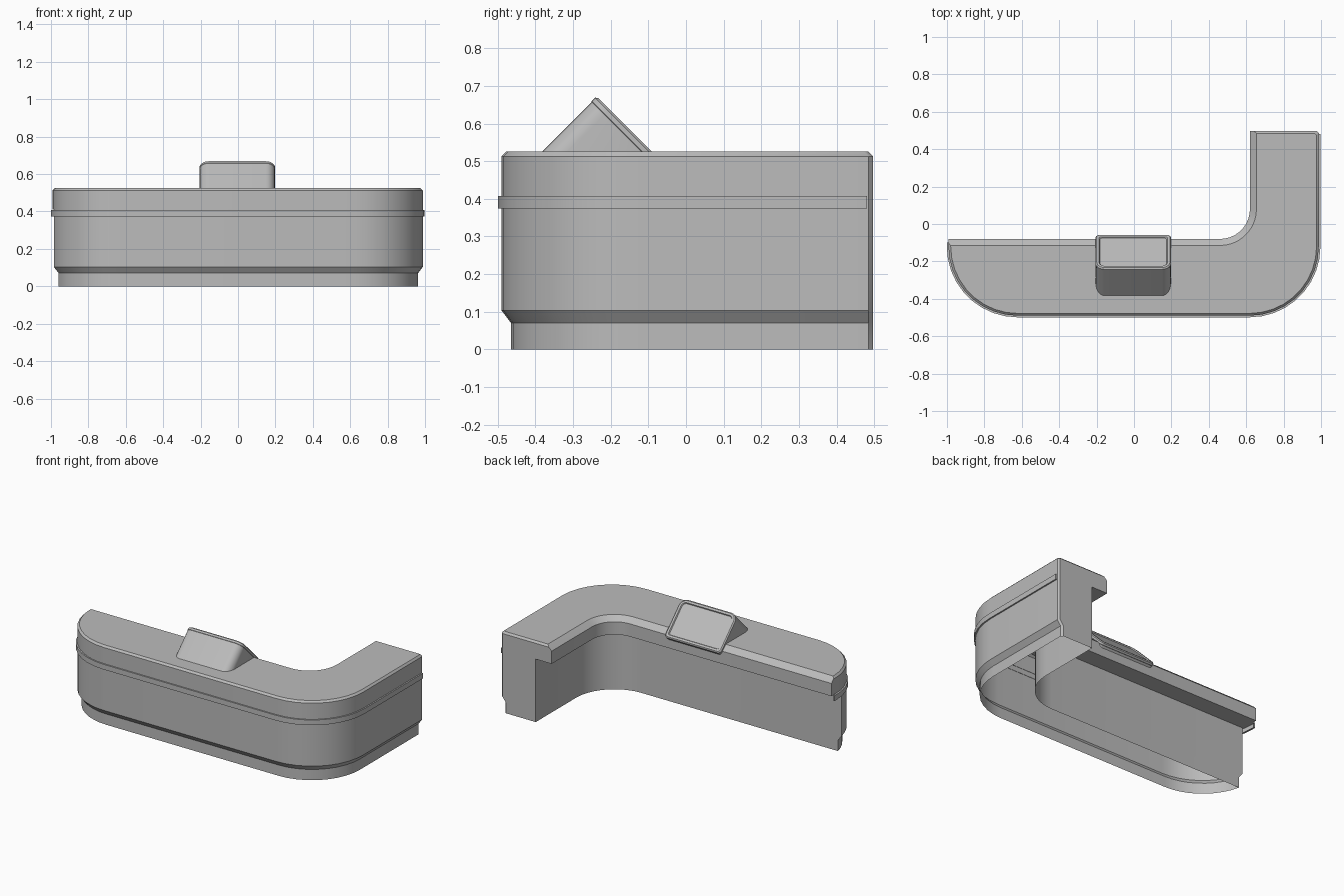
import bpy, bmesh
from math import sin, cos, pi, asin, radians
from mathutils import Vector

if "Cube" in bpy.data.objects:
    bpy.data.objects.remove(bpy.data.objects["Cube"])

# Plan of the counter: outer sides, staff sides, corner radii
LEFT, RIGHT, FRONT, END = -0.992, 0.988, -0.49, 0.497
BACK, ARM, R_OUT, R_IN, BEV = -0.08, 0.62, 0.37, 0.16, 0.012
WALL = 0.115  # staff wall set back under the worktop

grey = bpy.data.materials.new("light grey")
grey.use_nodes = True
grey.diffuse_color = (0.5, 0.5, 0.5, 1)
grey.node_tree.nodes["Principled BSDF"].inputs["Base Color"].default_value = (0.5, 0.5, 0.5, 1)


def finish(name, bm, angle=30):
    bmesh.ops.remove_doubles(bm, verts=bm.verts, dist=0.0002)
    bmesh.ops.dissolve_degenerate(bm, edges=bm.edges, dist=0.0002)
    bmesh.ops.recalc_face_normals(bm, faces=bm.faces)
    mesh = bpy.data.meshes.new(name)
    bm.to_mesh(mesh)
    bm.free()
    mesh.materials.append(grey)
    obj = bpy.data.objects.new(name, mesh)
    bpy.context.collection.objects.link(obj)
    bpy.ops.object.select_all(action='DESELECT')
    obj.select_set(True)
    bpy.context.view_layer.objects.active = obj
    bpy.ops.object.shade_smooth_by_angle(angle=radians(angle))
    return obj


def arc(cx, cy, r, a0, a1, n=9):
    return [(cx + r * cos(a0 + (a1 - a0) * i / n), cy + r * sin(a0 + (a1 - a0) * i / n))
            for i in range(n + 1)]


def outer_path(off, y_start, end):
    """Customer side, from the pointed left end round to the end of the arm."""
    cy, r = FRONT + R_OUT, R_OUT - off
    a0 = pi + asin(max(0, (cy - y_start) / r))
    bend = arc(LEFT + R_OUT, cy, r, a0, 1.5 * pi)
    return ([(bend[0][0], y_start)] + bend
            + arc(RIGHT - R_OUT, cy, r, 1.5 * pi, 2 * pi)
            + [(RIGHT - off, end - BEV), (RIGHT - off - BEV, end)])


def outline(off, inset, end):
    """Closed plan: customer side, then back along the staff side."""
    return (outer_path(off, BACK - inset, end) + [(ARM + inset, end)]
            + arc(ARM - R_IN, BACK + R_IN, R_IN + inset, 0, -pi / 2))


def stack(bm, rings, closed=True):
    """Join rings of points with quads."""
    rows = [[bm.verts.new(p) for p in ring] for ring in rings]
    for a, b in zip(rows, rows[1:]):
        n = len(a)
        for i in range(n if closed else n - 1):
            j = (i + 1) % n
            bm.faces.new((a[i], a[j], b[j], b[i]))
    return rows


def layers(specs):
    return [[(x, y, z) for x, y in outline(o, i, e)] for o, i, e, z in specs]


# Counter front, plinth and staff wall, open underneath
bm = bmesh.new()
stack(bm, layers([(0.025, WALL, END, 0), (0.025, WALL, END, 0.07),
                  (0, WALL, END, 0.103), (0, WALL, END, 0.41)]))
finish("counter_body", bm)

# Worktop with overhang and chamfered edges
bm = bmesh.new()
rows = stack(bm, layers([(0, WALL, END, 0.41), (0, 0, END, 0.41), (0, 0, END, 0.493),
                         (0, 0.021, END, 0.513), (BEV, 0.035, END - BEV, 0.525)]))
bm.faces.new(rows[-1])
finish("worktop", bm)

# Thin trim band round the customer side
bm = bmesh.new()
rings = [[(x, y, z) for x, y in outer_path(o, BACK - 0.02, END - 0.004)[:-1]]
         for o, z in ((0.002, 0.374), (-0.009, 0.374), (-0.009, 0.408), (0.002, 0.408))]
rows = stack(bm, rings, closed=False)
for k in (0, -1):
    bm.faces.new([row[k] for row in rows])
finish("trim_band", bm)

# Tilted display: rounded block facing the staff side, sunk into the worktop
CENTRE = Vector((-0.004, -0.146, 0.581))
UP, OUT = Vector((0, -1, 1)).normalized(), Vector((0, 1, 1)).normalized()


def panel(shrink, depth):
    """Rounded rectangle in the display plane, pushed out by depth."""
    w, h = 0.203 - shrink, 0.13 - shrink
    pts = []
    for sx, sy, r, a in ((1, 1, 0.05, 0), (-1, 1, 0.05, 1), (-1, -1, 0.025, 2), (1, -1, 0.025, 3)):
        r = max(r - shrink, 0.012)
        pts += arc(sx * (w - r), sy * (h - r), r, a * pi / 2, (a + 1) * pi / 2, 6)
    return [CENTRE + Vector((u, 0, 0)) + UP * v + OUT * depth for u, v in pts]


bm = bmesh.new()
stack(bm, [panel(0.002, -0.3), panel(0.002, -0.02), panel(0, -0.018),
           panel(0, -0.006), panel(0.007, 0)])
bmesh.ops.bisect_plane(bm, geom=bm.verts[:] + bm.edges[:] + bm.faces[:],
                       plane_co=(0, 0, 0.44), plane_no=(0, 0, 1), clear_inner=True)
finish("display_housing", bm)

# Recessed screen inside its rim
bm = bmesh.new()
rows = stack(bm, [panel(0.007, 0), panel(0.02, 0), panel(0.024, -0.007)])
bm.faces.new(rows[-1])
finish("display_screen", bm)
